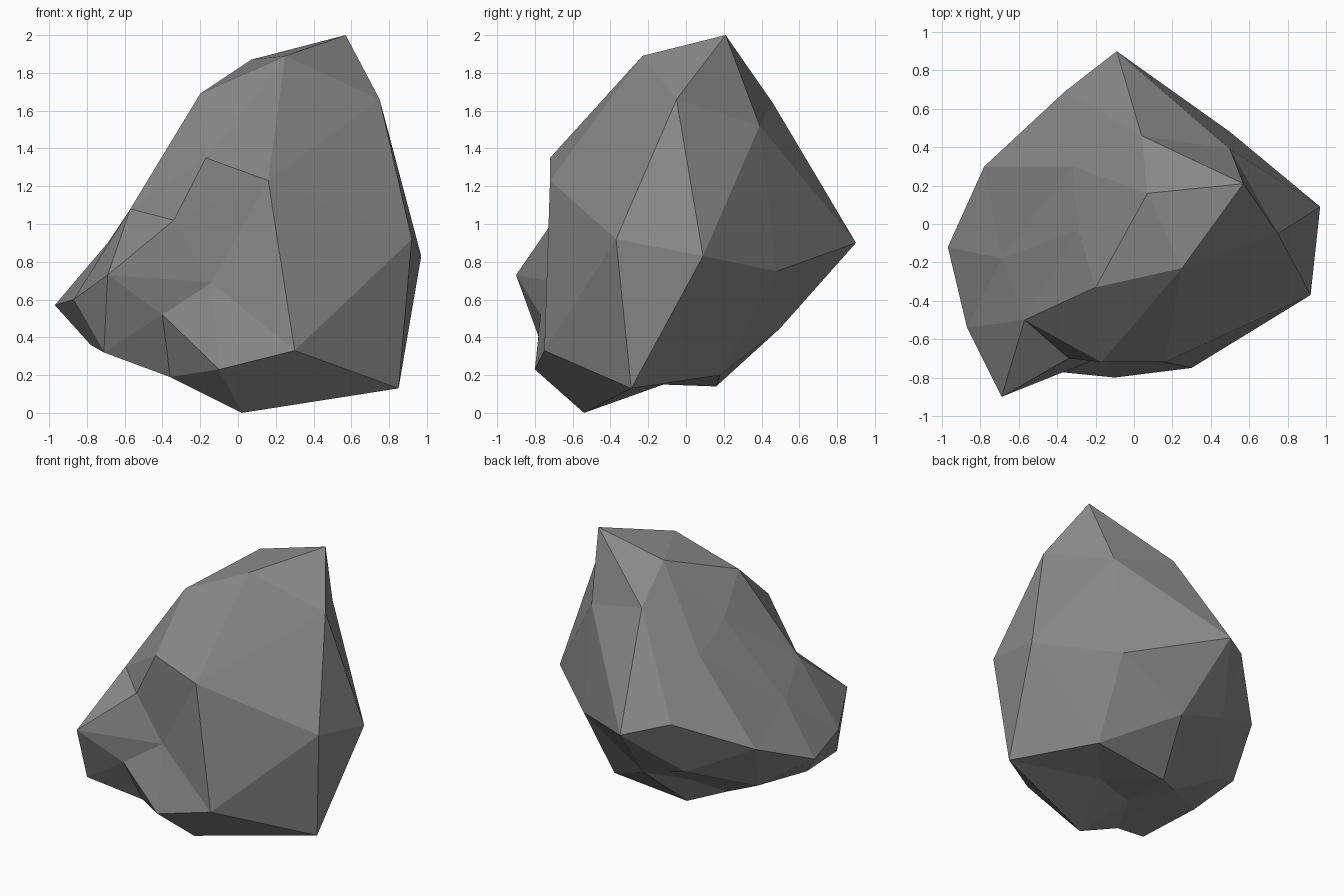
import bpy
import bmesh
from mathutils import Vector

# Remove the default cube
cube = bpy.data.objects.get("Cube")
if cube:
    bpy.data.objects.remove(cube, do_unlink=True)


def make_material(name, colour):
    material = bpy.data.materials.new(name)
    material.use_nodes = True
    material.diffuse_color = colour
    shader = material.node_tree.nodes["Principled BSDF"]
    shader.inputs["Base Color"].default_value = colour
    shader.inputs["Roughness"].default_value = 0.9
    return material


# Corners of the boulder in hundredths of a unit, grouped by region
peak = [
    (57, 21, 200), (25, -23, 189), (7, 16, 187), (-20, -33, 169),
    (75, -5, 166), (50, 39, 152), (4, 46, 164),
]
front_side = [
    (-17, -72, 135), (16, -72, 123), (-34, -70, 102), (-14, -68, 69),
    (-40, -77, 52), (30, -75, 33), (-10, -80, 23), (92, -37, 92),
]
right_spur = [
    (-57, -50, 108), (-69, -90, 73), (-87, -54, 60), (-97, -12, 57),
    (-71, -75, 32), (-78, -30, 36), (-69, -18, 90),
]
back_side = [
    (-9, 90, 90), (50, 48, 75), (-36, 69, 97), (-78, 30, 75),
    (-32, 30, 132), (-29, -3, 146), (97, 9, 83),
]
underside = [
    (85, -29, 13), (2, -54, 0), (-36, -60, 19), (46, 18, 20),
    (0, 50, 45), (-12, 16, 14), (-34, 1, 21), (-65, 10, 37),
    (-35, 51, 55), (-20, 24, 35), (19, -12, 15), (-16, -25, 17),
]


def build_boulder(name, corners, centre, flatten, material):
    """Skin the corners by wrapping them round a ball, then restore them."""
    bm = bmesh.new()
    placed = []
    for corner in corners:
        position = Vector(corner) / 100
        offset = position - centre
        ball_point = offset / offset.length ** flatten
        placed.append((bm.verts.new(ball_point), position))

    # Closed triangle skin around the ball
    bmesh.ops.convex_hull(bm, input=list(bm.verts))

    # Pull every corner back, which opens the hollows
    for vert, position in placed:
        vert.co = position
    loose = [vert for vert in bm.verts if not vert.link_faces]
    bmesh.ops.delete(bm, geom=loose, context="VERTS")
    bmesh.ops.recalc_face_normals(bm, faces=list(bm.faces))

    mesh = bpy.data.meshes.new(name)
    bm.to_mesh(mesh)
    bm.free()
    mesh.materials.append(material)
    for polygon in mesh.polygons:
        polygon.use_smooth = False
    boulder = bpy.data.objects.new(name, mesh)
    bpy.context.collection.objects.link(boulder)
    return boulder


# Single faceted grey stone
stone_grey = make_material("stone grey", (0.25, 0.25, 0.25, 1))
build_boulder(
    "boulder",
    peak + front_side + right_spur + back_side + underside,
    centre=Vector((0, 0, 0.95)),
    flatten=0.9,
    material=stone_grey,
)
